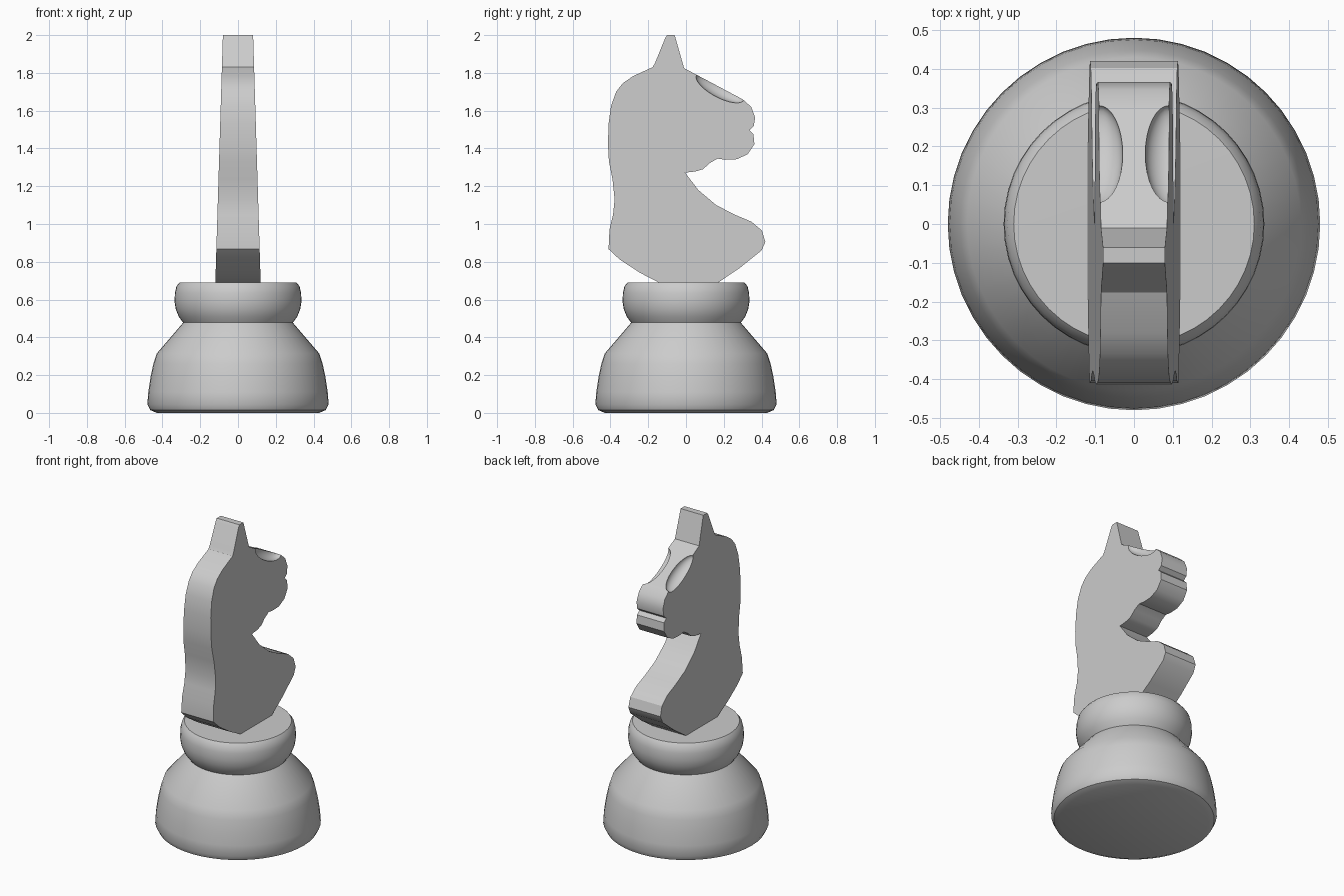
import bpy, bmesh, math

if "Cube" in bpy.data.objects:
    bpy.data.objects.remove(bpy.data.objects["Cube"])


def add_object(name, bm):
    bmesh.ops.recalc_face_normals(bm, faces=bm.faces)
    mesh = bpy.data.meshes.new(name)
    bm.to_mesh(mesh)
    bm.free()
    ob = bpy.data.objects.new(name, mesh)
    bpy.context.collection.objects.link(ob)
    return ob


def activate(ob):
    bpy.ops.object.select_all(action='DESELECT')
    ob.select_set(True)
    bpy.context.view_layer.objects.active = ob


def smooth(ob, angle):
    activate(ob)
    bpy.ops.object.shade_smooth_by_angle(angle=math.radians(angle))


def lathe(name, profile, segments=48):
    bm = bmesh.new()
    verts = [bm.verts.new((r, 0, z)) for r, z in profile]
    edges = [bm.edges.new(pair) for pair in zip(verts, verts[1:])]
    bmesh.ops.spin(bm, geom=verts + edges, cent=(0, 0, 0), axis=(0, 0, 1),
                   angle=math.tau, steps=segments)
    bmesh.ops.remove_doubles(bm, verts=bm.verts, dist=1e-4)
    return add_object(name, bm)


# Turned foot and the rounded collar above it
foot = lathe("base_foot", [
    (0, 0), (0.43, 0), (0.465, 0.015), (0.48, 0.045), (0.475, 0.11),
    (0.463, 0.19), (0.448, 0.26), (0.43, 0.315), (0.29, 0.478), (0, 0.478)])
collar = lathe("base_collar", [
    (0, 0.477), (0.29, 0.477), (0.314, 0.51), (0.33, 0.55), (0.336, 0.59),
    (0.334, 0.635), (0.326, 0.67), (0.31, 0.69), (0, 0.692)])

# Horse silhouette (y, z): ear, nose, jaw, chest, underside, back
outline = [
    (-0.10, 2.0), (-0.06, 2.0), (-0.01, 1.825), (0.30, 1.66), (0.345, 1.62),
    (0.366, 1.565), (0.359, 1.518), (0.335, 1.497), (0.357, 1.476),
    (0.362, 1.423), (0.327, 1.37), (0.27, 1.343), (0.21, 1.34), (0.167, 1.346),
    (0.125, 1.322), (0.09, 1.29), (0.05, 1.278), (-0.005, 1.272),
    (0.065, 1.18), (0.16, 1.10), (0.257, 1.05), (0.347, 1.012),
    (0.402, 0.965), (0.42, 0.905), (0.40, 0.86), (0.283, 0.766),
    (0.167, 0.688), (-0.14, 0.688), (-0.246, 0.743), (-0.352, 0.813),
    (-0.41, 0.867), (-0.405, 0.972), (-0.386, 1.05), (-0.378, 1.13),
    (-0.389, 1.237), (-0.408, 1.33), (-0.413, 1.42), (-0.41, 1.53),
    (-0.397, 1.625), (-0.37, 1.7), (-0.335, 1.745), (-0.28, 1.783),
    (-0.177, 1.83), (-0.165, 1.85), (-0.11, 1.985)]

# Slab through x, tapering towards the ears
bm = bmesh.new()
sides = []
for s in (-1, 1):
    ring = [bm.verts.new((s * (0.12 - 0.04 * (z - 0.69) / 1.31), y, z))
            for y, z in outline]
    bm.faces.new(ring)
    sides.append(ring)
a, b = sides
for i in range(len(a)):
    j = (i + 1) % len(a)
    bm.faces.new((a[i], a[j], b[j], b[i]))
head = add_object("horse_head", bm)

# Scoop both edges of the nose bridge
for s in (-1, 1):
    bpy.ops.mesh.primitive_uv_sphere_add(
        segments=32, ring_count=20, radius=1, location=(s * 0.091, 0.18, 1.722),
        rotation=(math.radians(-28), 0, 0))
    cutter = bpy.context.object
    cutter.name = "nose_scoop_cutter"
    cutter.scale = (0.062, 0.142, 0.052)
    cutter.hide_render = True
    mod = head.modifiers.new("scoop", 'BOOLEAN')
    mod.operation = 'DIFFERENCE'
    mod.solver = 'EXACT'
    mod.object = cutter
    activate(head)
    bpy.ops.object.modifier_apply(modifier=mod.name)
    bpy.data.objects.remove(cutter)

for ob in (foot, collar, head):
    smooth(ob, 32)
